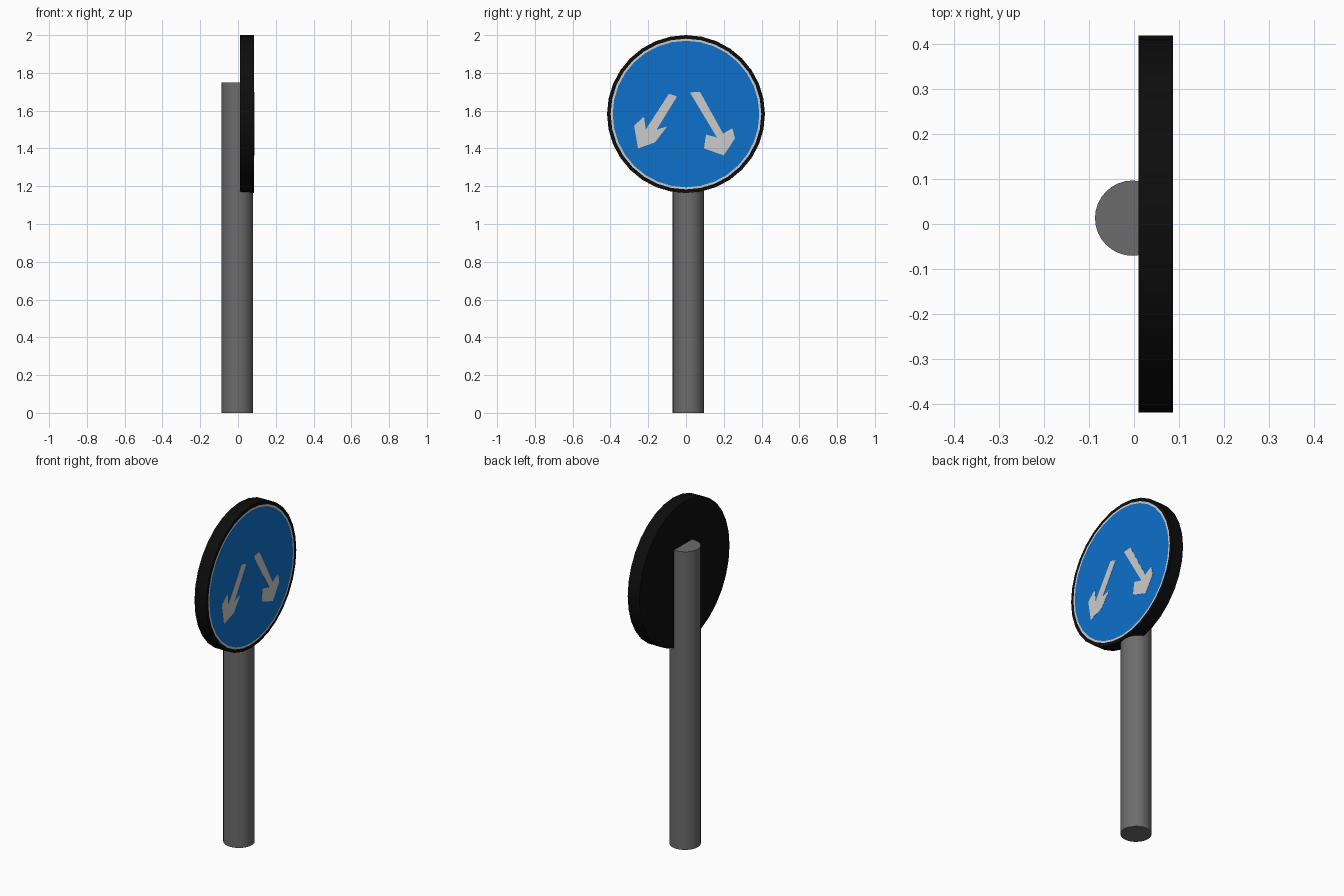
import bpy, bmesh, math
from mathutils import Matrix, Vector

cube = bpy.data.objects.get("Cube")
if cube:
    bpy.data.objects.remove(cube)


def material(name, rgb):
    m = bpy.data.materials.new(name)
    m.use_nodes = True
    m.diffuse_color = (*rgb, 1)
    m.node_tree.nodes["Principled BSDF"].inputs["Base Color"].default_value = (*rgb, 1)
    return m


GREY = material("pole grey", (0.15, 0.15, 0.15))
BLACK = material("rim black", (0.004, 0.004, 0.004))
WHITE = material("sign white", (0.6, 0.6, 0.6))
BLUE = material("sign blue", (0.004, 0.165, 0.6))


def add_object(name, bm, mats, smooth=False):
    bmesh.ops.recalc_face_normals(bm, faces=bm.faces)
    me = bpy.data.meshes.new(name)
    bm.to_mesh(me)
    bm.free()
    for m in mats:
        me.materials.append(m)
    ob = bpy.data.objects.new(name, me)
    bpy.context.collection.objects.link(ob)
    if smooth:
        bpy.ops.object.select_all(action='DESELECT')
        bpy.context.view_layer.objects.active = ob
        ob.select_set(True)
        bpy.ops.object.shade_smooth_by_angle(angle=math.radians(30))
    return ob


def cylinder(radius, depth, matrix, sides=32):
    bm = bmesh.new()
    bmesh.ops.create_cone(bm, cap_ends=True, segments=sides, radius1=radius,
                          radius2=radius, depth=depth, matrix=matrix)
    return bm


# Round pole
POLE_H = 1.75
add_object("pole", cylinder(0.0835, POLE_H, Matrix.Translation((-0.003, 0.013, POLE_H / 2))),
           [GREY], True)

# Sign disc facing +x, with a white ring and a blue field inset in its face
RADIUS, BACK, FRONT = 0.418, 0.01, 0.086
CENTRE = Vector(((BACK + FRONT) / 2, 0, 2 - RADIUS))
bm = cylinder(RADIUS, FRONT - BACK,
              Matrix.Translation(CENTRE) @ Matrix.Rotation(math.pi / 2, 4, 'Y'))
face = max(bm.faces, key=lambda f: f.calc_center_median().x)
for width, index in ((0.019, 1), (0.011, 2)):
    bmesh.ops.inset_region(bm, faces=[face], thickness=width, use_even_offset=True)
    face.material_index = index
    if index == 2:
        # the band between the two insets is the white ring
        for edge in face.edges:
            for f in edge.link_faces:
                if f != face:
                    f.material_index = 1
add_object("sign_disc", bm, [BLACK, WHITE, BLUE], True)

# Arrow plates, outlined in (y, z)
ARROWS = {
    "right_arrow": [(-.09, 1.69), (-.048, 1.675), (-.155, 1.5), (-.1, 1.516), (-.164, 1.432),
                    (-.254, 1.4), (-.275, 1.521), (-.222, 1.569), (-.213, 1.5)],
    "left_arrow": [(.021, 1.696), (.074, 1.7), (.196, 1.479), (.246, 1.507), (.259, 1.453),
                   (.2, 1.363), (.095, 1.4), (.106, 1.474), (.164, 1.458)],
}
for name, outline in ARROWS.items():
    bm = bmesh.new()
    plate = bm.faces.new([bm.verts.new((FRONT - 0.002, y, z)) for y, z in outline])
    out = bmesh.ops.extrude_face_region(bm, geom=[plate])
    bmesh.ops.translate(bm, vec=(0.003, 0, 0),
                        verts=[v for v in out["geom"] if isinstance(v, bmesh.types.BMVert)])
    add_object(name, bm, [WHITE])
